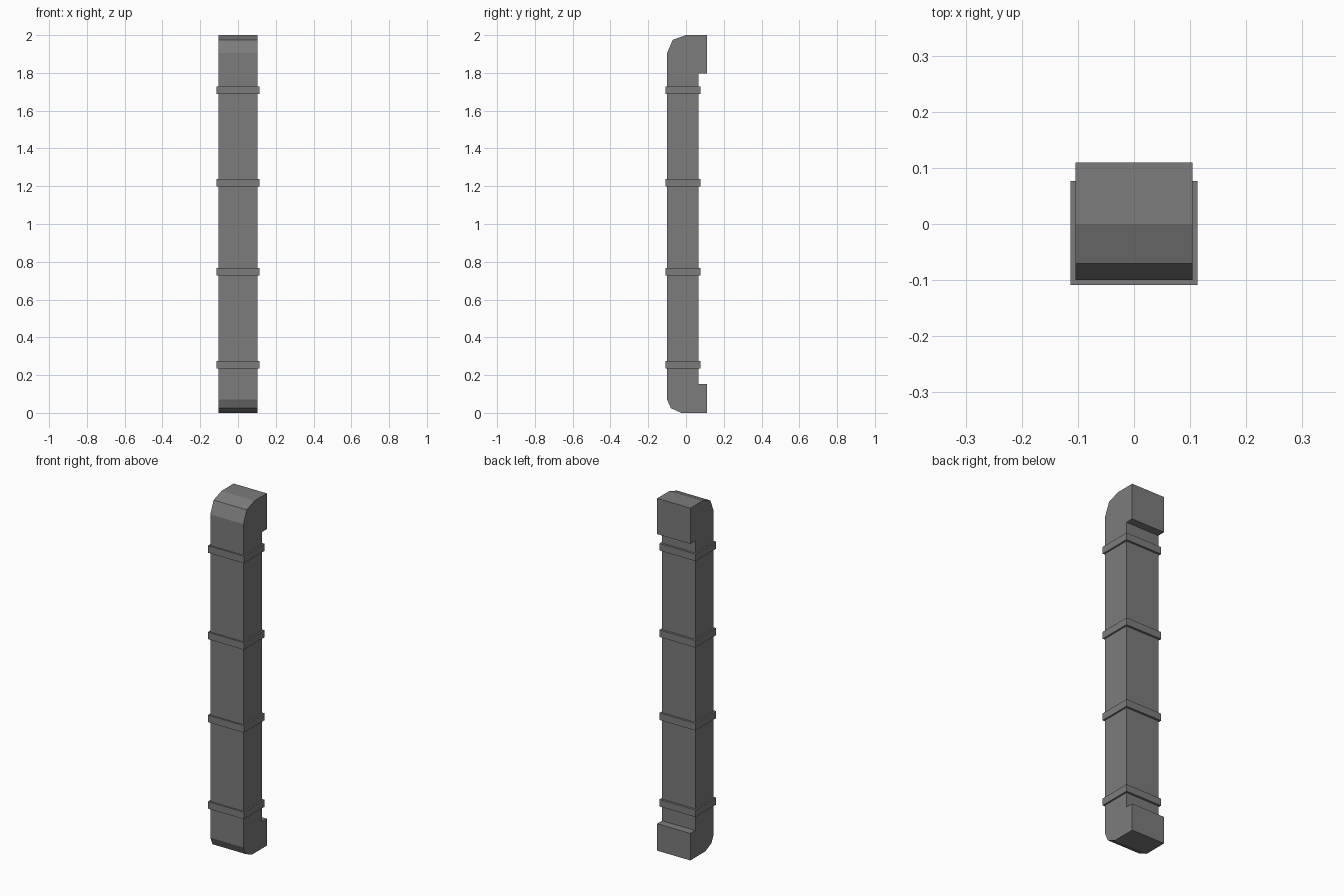
import bpy
import bmesh

if "Cube" in bpy.data.objects:
    bpy.data.objects.remove(bpy.data.objects["Cube"])

grey = bpy.data.materials.new("dark grey metal")
grey.diffuse_color = (0.2, 0.2, 0.2, 1.0)
grey.use_nodes = True
grey.node_tree.nodes["Principled BSDF"].inputs["Base Color"].default_value = grey.diffuse_color


def extrude_profile(name, points, half_width):
    """Extrude a side profile of (y, z) points across x."""
    bm = bmesh.new()
    face = bm.faces.new([bm.verts.new((-half_width, y, z)) for y, z in points])
    result = bmesh.ops.extrude_face_region(bm, geom=[face])
    moved = [g for g in result["geom"] if isinstance(g, bmesh.types.BMVert)]
    bmesh.ops.translate(bm, verts=moved, vec=(2 * half_width, 0, 0))
    bmesh.ops.recalc_face_normals(bm, faces=bm.faces)
    mesh = bpy.data.meshes.new(name)
    bm.to_mesh(mesh)
    bm.free()
    mesh.materials.append(grey)
    obj = bpy.data.objects.new(name, mesh)
    bpy.context.collection.objects.link(obj)
    return obj


# Duct with a rounded elbow at each end turning to the wall
extrude_profile("duct", [
    (0.11, 2.0), (0.0, 2.0), (-0.07, 1.975), (-0.1, 1.905),
    (-0.1, 0.07), (-0.08, 0.025), (-0.025, 0.0), (0.11, 0.0),
    (0.11, 0.153), (0.065, 0.153), (0.065, 1.797), (0.11, 1.797),
], 0.104)

# Clamping bands around the shaft
for i, z in enumerate((0.256, 0.747, 1.218, 1.709)):
    lo, hi = z - 0.02, z + 0.02
    extrude_profile(f"band_{i + 1}", [
        (-0.109, lo), (0.077, lo), (0.077, hi), (-0.109, hi)], 0.113)
